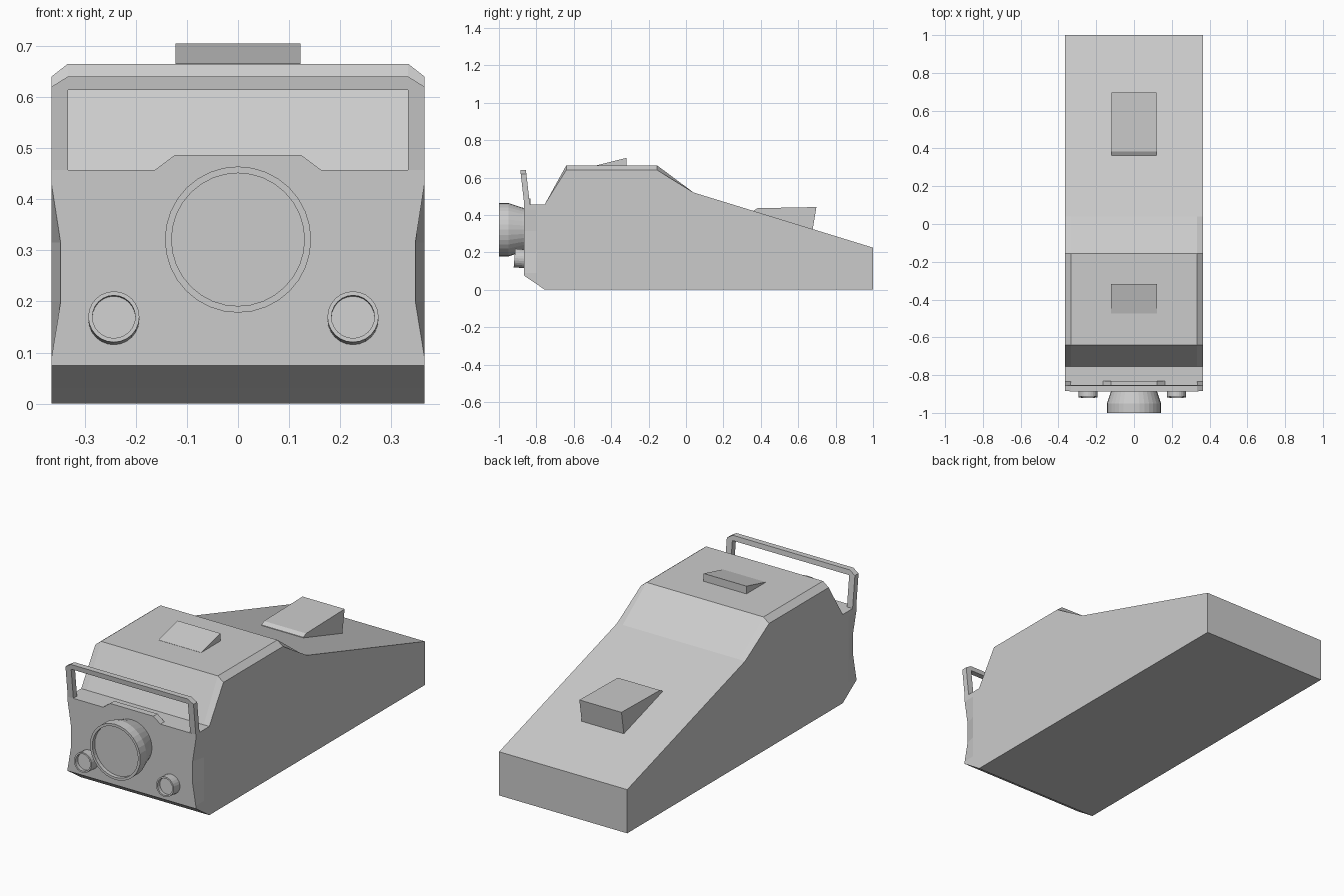
import bpy, bmesh, math
from mathutils import Matrix

if "Cube" in bpy.data.objects:
    bpy.data.objects.remove(bpy.data.objects["Cube"])


def finish(bm, name):
    bmesh.ops.remove_doubles(bm, verts=bm.verts, dist=1e-5)
    bmesh.ops.recalc_face_normals(bm, faces=bm.faces)
    me = bpy.data.meshes.new(name)
    bm.to_mesh(me)
    bm.free()
    ob = bpy.data.objects.new(name, me)
    bpy.context.collection.objects.link(ob)
    return ob


def loft(name, rings, closed=True):
    """Skin a list of equal-length rings; cap both ends."""
    bm = bmesh.new()
    vs = [[bm.verts.new(p) for p in r] for r in rings]
    n = len(vs[0])
    for a, b in zip(vs, vs[1:]):
        for i in range(n):
            j = (i + 1) % n
            bm.faces.new((a[i], a[j], b[j], b[i]))
    bm.faces.new(vs[0])
    bm.faces.new(vs[-1])
    return finish(bm, name)


def side_prism(name, profile, w):
    """Extrude a (y, z) profile across x from -w to w."""
    return loft(name, [[(x, y, z) for y, z in profile] for x in (-w, w)])


def lamp(name, x, y, z, profile, segs, tilt=0.0):
    """Lathe of (radius, y offset) around the y axis."""
    rings = [[(r * math.cos(t), d, r * math.sin(t))
              for t in (2 * math.pi * i / segs for i in range(segs))]
             for r, d in profile]
    ob = loft(name, rings)
    ob.data.transform(Matrix.Translation((x, y, z)) @ Matrix.Rotation(tilt, 4, 'X'))
    return ob


W, WT = 0.365, 0.333


# Body: cross-sections along y, with a pinch in the front corners
def section(y, z0, zs, zt, dent):
    half = [(W, z0)]
    for dx, z in ((0, 0.09), (dent, 0.2), (dent, 0.315), (0, 0.43)):
        half.append((W - dx, min(z, zs)))
    half += [(W, zs), (WT, zt)]
    full = half + [(-x, z) for x, z in reversed(half)]
    return [(x, y, z) for x, z in full]


body = loft("body", [section(*s) for s in (
    (-0.865, 0.075, 0.457, 0.457, 0.018),
    (-0.80, 0.031, 0.457, 0.457, 0),
    (-0.755, 0, 0.457, 0.457, 0),
    (-0.64, 0, 0.64, 0.665, 0),
    (-0.155, 0, 0.64, 0.665, 0),
    (0.04, 0, 0.52, 0.52, 0),
    (1.0, 0, 0.225, 0.225, 0))])

# Raised lip above the main lamp
loft("front_lip", [[(x, y, z) for x, z in
     ((-0.163, 0.45), (0.163, 0.45), (0.163, 0.457), (0.123, 0.487),
      (-0.123, 0.487), (-0.163, 0.457))] for y in (-0.865, -0.832)])

# Front guard rail, leaning forward toward the top
half_u = [(WT, 0.614), (WT, 0.45), (W, 0.45), (W, 0.62), (WT, 0.64)]
outline = half_u + [(-x, z) for x, z in reversed(half_u)]
loft("guard_rail", [[(x, y - 0.022 * (z - 0.45) / 0.19, z) for x, z in outline]
                    for y in (-0.864, -0.834)])

# Roof and rear wedges
side_prism("roof_wedge", [(-0.475, 0.66), (-0.475, 0.666), (-0.318, 0.705), (-0.318, 0.66)], 0.122)
side_prism("rear_wedge", [(0.36, 0.41), (0.362, 0.424), (0.383, 0.436),
                          (0.697, 0.442), (0.675, 0.31)], 0.12)

# Lamps with recessed lenses
lamp("main_lamp", 0, -1.0, 0.321,
     [(0.114, 0.14), (0.118, 0.125), (0.143, 0.05), (0.143, 0), (0.13, 0), (0.13, 0.02)], 32)
for side, x in (("left", -0.243), ("right", 0.225)):
    lamp(f"small_lamp_{side}", x, -0.917, 0.17,
         [(0.05, 0.07), (0.05, 0), (0.042, 0), (0.042, 0.02)], 24, math.radians(-5))
